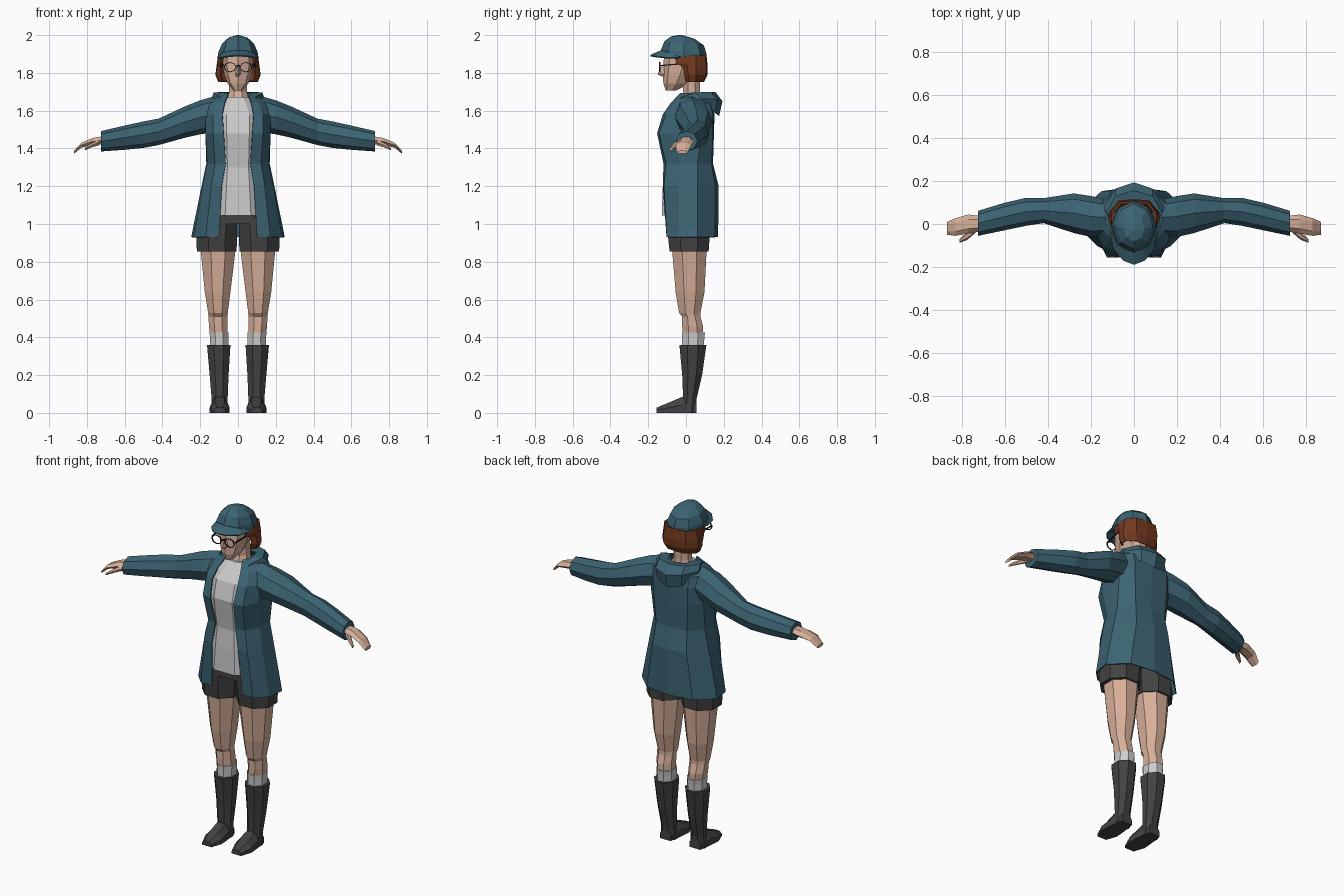
import bpy, bmesh, math
from mathutils import Vector


def mat(name, r, g, b):
    m = bpy.data.materials.new(name)
    m.diffuse_color = (r, g, b, 1)
    return m


TEAL = mat("teal_cloth", .045, .125, .17)
SKIN = mat("skin", .68, .43, .32)
HAIR = mat("auburn", .17, .042, .014)
DARK = mat("dark_grey", .055, .055, .055)
FRAME = mat("dark_frame", .025, .018, .04)


def loft(name, rows, m=None, closed=True, mirror=False, thick=0, caps=True):
    """Skin a list of equal-length point rows with flat quads."""
    bm = bmesh.new()
    vs = [[bm.verts.new(p) for p in row] for row in rows]
    n = len(rows[0])
    for a, b in zip(vs, vs[1:]):
        for i in range(n if closed else n - 1):
            j = (i + 1) % n
            bm.faces.new((a[i], a[j], b[j], b[i]))
    if closed and caps:
        bm.faces.new(vs[0])
        bm.faces.new(vs[-1])
    bmesh.ops.recalc_face_normals(bm, faces=bm.faces)
    me = bpy.data.meshes.new(name)
    bm.to_mesh(me)
    bm.free()
    ob = bpy.data.objects.new(name, me)
    bpy.context.collection.objects.link(ob)
    if m:
        me.materials.append(m)
    if mirror:
        mod = ob.modifiers.new("mirror", 'MIRROR')
        mod.merge_threshold = .0005
    if thick:
        mod = ob.modifiers.new("thickness", 'SOLIDIFY')
        mod.thickness = thick
        mod.offset = 0
    return ob


def zring(z, cx, w, y0, y1, n=8, half=True, tilt=0):
    """Horizontal ring spanning cx-w..cx+w and y0..y1."""
    k = 1 / math.cos(math.pi / n) if half else 1
    out = []
    for i in range(n):
        t = 2 * math.pi * (i + (.5 if half else 0)) / n
        y = (y0 + y1) / 2 + (y1 - y0) / 2 * k * math.sin(t)
        out.append((cx + w * k * math.cos(t), y, z + tilt * y))
    return out


def xring(x, cy, cz, hy, hz, n=6, lean=0):
    """Upright ring across an arm."""
    return [(x + lean * hz * math.sin(t), cy + hy * math.cos(t), cz + hz * math.sin(t))
            for t in (2 * math.pi * i / n for i in range(n))]


def tower(name, rings, m=None, mirror=False, **kw):
    return loft(name, [zring(*r, **kw) for r in rings], m, mirror=mirror)


def sheet(name, rows, m, thick):
    """Half of a wrap-around sheet, (z, [(x, y), ...]) per row, mirrored."""
    return loft(name, [[(x, y, z) for x, y in pts] for z, pts in rows], m,
                closed=False, mirror=True, thick=thick)


# Boots: shaft and foot
tower("boot_shafts", [(.36, .102, .062, -.035, .108), (.2, .1, .05, -.02, .085),
                      (.07, .097, .042, -.015, .055), (0, .097, .045, -.03, .055)],
      DARK, True)
foot = []
for y, w, h in [(.056, .035, .06), (-.02, .047, .085), (-.09, .053, .055), (-.155, .03, .028)]:
    foot.append([(.097 + a * w, y, b * h) for a, b in
                 [(-1, 0), (1, 0), (1, .5), (.5, 1), (-.5, 1), (-1, .5)]])
loft("boot_feet", foot, DARK, mirror=True)

# Socks and bare legs with the step below the knee
tower("socks", [(.33, .1, .05, -.02, .094), (.395, .1, .049, -.021, .097),
                (.425, .1, .05, -.022, .1)], None, True)
tower("legs", [(.4, .1, .046, -.018, .092), (.46, .105, .049, -.02, .09),
               (.51, .106, .05, -.02, .076), (.53, .106, .052, -.037, .076),
               (.64, .108, .068, -.055, .098), (.88, .105, .094, -.075, .11),
               (.96, .1, .094, -.075, .11)], SKIN, True)

# Shorts: hips and two legs
tower("shorts_hips", [(1.0, 0, .195, -.1, .125), (1.1, 0, .17, -.1, .125)], DARK)
tower("shorts_legs", [(.855, .113, .105, -.087, .12), (.93, .112, .108, -.095, .125),
                      (1.03, .1, .095, -.1, .122)], DARK, True)

# Shirt
tower("shirt", [(1.045, 0, .165, -.128, .13), (1.18, 0, .15, -.124, .13),
                (1.3, 0, .135, -.116, .115), (1.48, 0, .145, -.142, .12),
                (1.58, 0, .145, -.115, .12), (1.63, 0, .11, -.075, .1),
                (1.672, 0, .06, -.04, .075)])

# Open jacket body
sheet("jacket", [
    (.93, [(.1, -.1), (.17, -.1), (.23, -.04), (.245, .06), (.15, .15), (0, .167)]),
    (1.2, [(.085, -.12), (.14, -.114), (.185, -.04), (.19, .06), (.11, .152), (0, .17)]),
    (1.32, [(.065, -.116), (.12, -.104), (.16, -.03), (.165, .06), (.1, .133), (0, .14)]),
    (1.48, [(.075, -.15), (.13, -.14), (.17, -.06), (.17, .08), (.11, .14), (0, .145)]),
    (1.58, [(.082, -.12), (.13, -.105), (.17, -.04), (.175, .08), (.11, .14), (0, .148)]),
    (1.64, [(.07, -.078), (.11, -.06), (.16, -.01), (.165, .07), (.11, .125), (0, .14)]),
    (1.69, [(.05, -.03), (.06, -.01), (.075, .02), (.075, .06), (.06, .09), (0, .1)])],
    TEAL, .006)

# Hood lying on the back
loft("hood", [
    [(.055, -.03, 1.675), (.075, .03, 1.695), (.06, .085, 1.695), (0, .1, 1.69)],
    [(.09, -.03, 1.67), (.13, .05, 1.695), (.085, .13, 1.7), (0, .155, 1.7)],
    [(.11, -.02, 1.65), (.14, .08, 1.665), (.085, .165, 1.66), (0, .193, 1.65)],
    [(.11, -.02, 1.63), (.13, .09, 1.63), (.08, .155, 1.59), (0, .175, 1.57)],
    [(.1, .0, 1.63), (.11, .09, 1.64), (.07, .13, 1.61), (0, .142, 1.6)]],
    TEAL, closed=False, mirror=True)

# Sleeves
loft("sleeves", [xring(*r, n=8) for r in [
    (.13, .03, 1.58, .085, .095), (.2, .035, 1.565, .095, .09),
    (.28, .05, 1.54, .092, .083), (.42, .062, 1.488, .058, .07),
    (.5, .057, 1.473, .065, .07), (.6, .035, 1.457, .064, .064),
    (.725, .003, 1.438, .058, .054)]], TEAL, mirror=True)

# Hands with thumbs
loft("hands", [xring(*r) for r in [
    (.7, .002, 1.445, .034, .026), (.77, .0, 1.437, .044, .021),
    (.83, -.014, 1.417, .041, .015), (.868, -.02, 1.38, .03, .009)]], SKIN, mirror=True)
loft("thumbs", [xring(*r) for r in [
    (.735, -.02, 1.432, .02, .018), (.775, -.056, 1.417, .018, .013),
    (.81, -.078, 1.397, .009, .008)]], SKIN, mirror=True)

# Neck and head
tower("neck", [(1.64, 0, .06, -.035, .08), (1.7, 0, .047, -.015, .075),
               (1.8, 0, .047, -.02, .075)], SKIN)
tower("head", [(1.708, 0, .024, -.108, -.05), (1.745, 0, .056, -.12, .02),
               (1.79, 0, .073, -.122, .06), (1.84, 0, .082, -.12, .085),
               (1.91, 0, .084, -.115, .09)], SKIN, half=False)
loft("nose", [[(-.008, -.11, 1.845), (.008, -.11, 1.845), (0, -.124, 1.845)],
              [(-.017, -.11, 1.795), (.017, -.11, 1.795), (0, -.15, 1.793)],
              [(-.012, -.11, 1.78), (.012, -.11, 1.78), (0, -.125, 1.78)]], SKIN)

# Bobbed hair
sheet("hair", [
    (1.89, [(.082, -.06), (.098, 0), (.1, .05), (.065, .097), (0, .103)]),
    (1.85, [(.086, -.05), (.104, .005), (.106, .05), (.068, .102), (0, .107)]),
    (1.83, [(.087, -.01), (.107, .01), (.109, .05), (.07, .104), (0, .109)]),
    (1.79, [(.09, -.005), (.112, .015), (.114, .05), (.07, .1), (0, .108)]),
    (1.755, [(.08, .0), (.1, .02), (.1, .05), (.055, .085), (0, .09)])], HAIR, .012)

# Cap crown and brim
tower("cap_crown", [(1.88, 0, .107, -.13, .109), (1.91, 0, .104, -.132, .109),
                    (1.955, 0, .084, -.115, .095), (1.985, 0, .05, -.08, .045),
                    (1.998, 0, .006, -.035, -.02)], TEAL, half=False, tilt=-.1)
loft("cap_brim", [
    [(.106, -.03, 1.885), (.082, -.085, 1.902), (.045, -.115, 1.913), (0, -.128, 1.917)],
    [(.107, -.05, 1.878), (.093, -.115, 1.88), (.05, -.168, 1.887), (0, -.188, 1.891)]],
    TEAL, closed=False, mirror=True, thick=.008)

# Glasses: lens rims, bridge and temples
rim = []
for i in range(9):
    t = 2 * math.pi * i / 8
    c, s = math.cos(t), math.sin(t)
    rim.append([(.042 + r * c, y, 1.83 + r * .8 * s)
                for r, y in [(.029, -.142), (.034, -.142), (.034, -.136), (.029, -.136)]])
loft("glasses_rims", rim, FRAME, mirror=True, caps=False)


def bar(name, a, b, r, mirror=False):
    a, b = Vector(a), Vector(b)
    d = (b - a).normalized()
    u = d.cross(Vector((0, 0, 1))).normalized()
    v = d.cross(u)
    loft(name, [[p + u * r * i + v * r * j for i, j in [(-1, -1), (1, -1), (1, 1), (-1, 1)]]
                for p in (a, b)], FRAME, mirror=mirror)


bar("glasses_bridge", (-.01, -.139, 1.838), (.01, -.139, 1.838), .003)
bar("glasses_temples", (.074, -.138, 1.838), (.09, -.01, 1.85), .003, True)
